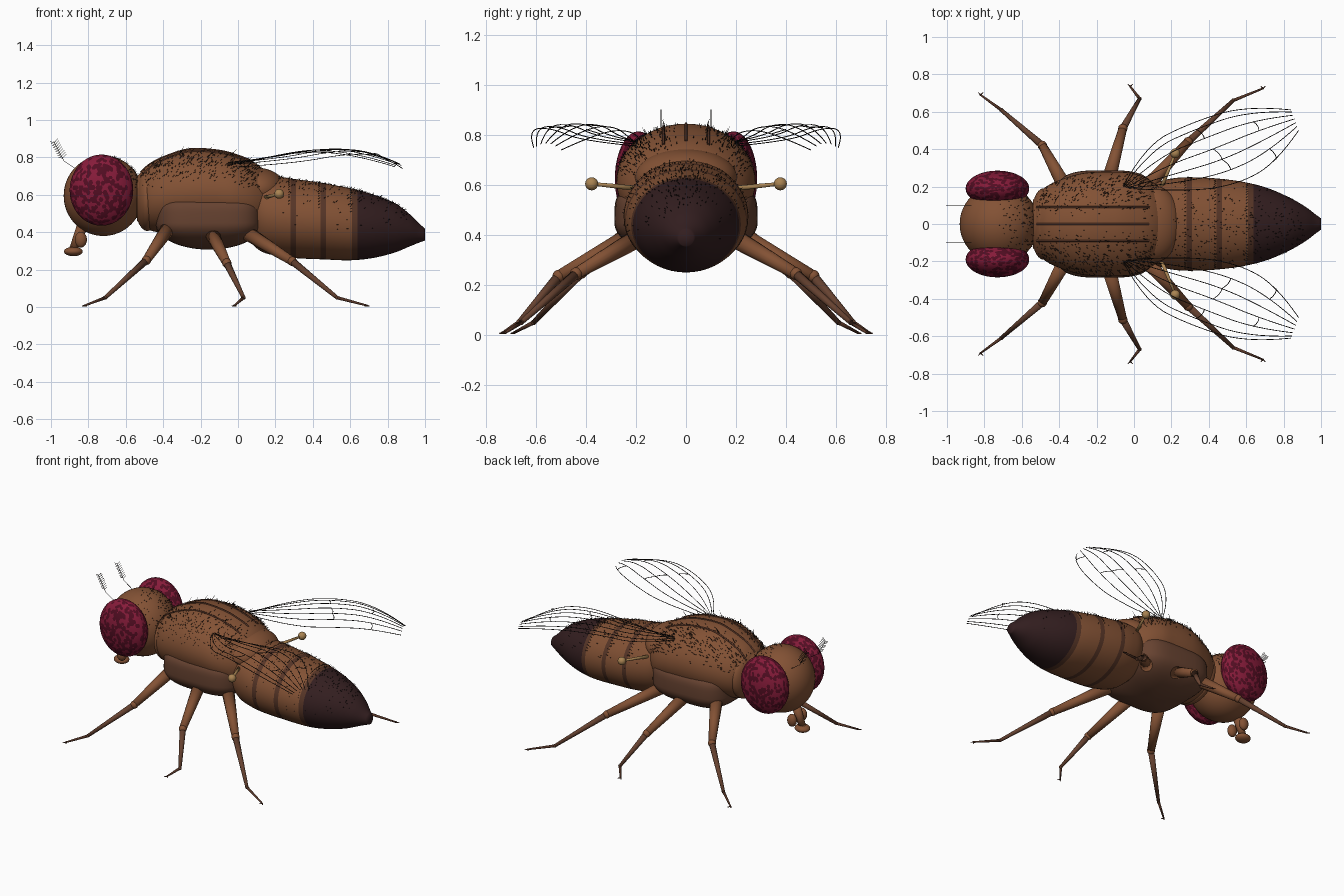
import bpy, bmesh, math, random
from mathutils import Vector, Matrix

random.seed(4)
if "Cube" in bpy.data.objects:
    bpy.data.objects.remove(bpy.data.objects["Cube"])


def material(name, *rgb):
    m = bpy.data.materials.new(name)
    m.use_nodes = True
    m.diffuse_color = (*rgb, 1)
    m.node_tree.nodes["Principled BSDF"].inputs["Base Color"].default_value = (*rgb, 1)
    return m


BROWN = material("warm_brown", .228, .084, .035)
BELLY = material("belly_brown", .135, .055, .03)
BAND = material("band_brown", .095, .036, .02)
DARK = material("tail_dark", .033, .013, .014)
RED = material("eye_crimson", .24, .011, .042)
WINE = material("eye_wine", .085, .004, .016)
GOLD = material("golden_tan", .40, .23, .085)
BLACK = material("bristle_black", .012, .009, .008)


def add_mesh(name, bm, mats, smooth=True):
    me = bpy.data.meshes.new(name)
    bmesh.ops.recalc_face_normals(bm, faces=bm.faces)
    for f in bm.faces:
        f.smooth = smooth
    bm.to_mesh(me)
    bm.free()
    for m in mats:
        me.materials.append(m)
    ob = bpy.data.objects.new(name, me)
    bpy.context.collection.objects.link(ob)
    return ob


def power(value, exponent):
    return math.copysign(abs(value) ** exponent, value)


def ellipsoid(name, center, radii, mat, boxy=False):
    """Ellipsoid; the boxy kind has squared corners and a flat top."""
    bm = bmesh.new()
    bmesh.ops.create_uvsphere(bm, u_segments=48, v_segments=32, radius=1)
    if boxy:
        for v in bm.verts:
            flat = math.hypot(v.co.x, v.co.y)
            if flat < .001:
                continue
            reach = flat ** .4 if v.co.z > 0 else flat
            v.co = (reach * power(v.co.x / flat, .55), reach * power(v.co.y / flat, .55),
                    power(v.co.z, .4 if v.co.z > 0 else 1))
    bm.transform(Matrix.Translation(center) @ Matrix.Diagonal((*radii, 1)))
    return add_mesh(name, bm, [mat])


def section(profile, x):
    """Smoothly interpolated (top, bottom, half width) of a body at x."""
    i = 0
    while i < len(profile) - 2 and x > profile[i + 1][0]:
        i += 1
    a, b = profile[i], profile[i + 1]
    before, after = profile[max(i - 1, 0)], profile[min(i + 2, len(profile) - 1)]
    w = b[0] - a[0]
    t = (x - a[0]) / w
    out = []
    for k in (1, 2, 3):
        m0 = (b[k] - before[k]) / (b[0] - before[0]) * w
        m1 = (after[k] - a[k]) / (after[0] - a[0]) * w
        out.append((2*t**3 - 3*t*t + 1) * a[k] + (t**3 - 2*t*t + t) * m0
                   + (3*t*t - 2*t**3) * b[k] + (t**3 - t*t) * m1)
    return out


def surface(profile, x, angle):
    top, bottom, half = section(profile, x)
    return Vector((x, half * math.cos(angle),
                   (top + bottom) / 2 + (top - bottom) / 2 * math.sin(angle)))


def loft(name, profile, mats, rule=None, sides=48):
    bm = bmesh.new()
    start, end = profile[0][0], profile[-1][0]
    steps = round((end - start) / .01)
    rings = [[bm.verts.new(surface(profile, start + (end - start) * i / steps, math.tau * j / sides))
              for j in range(sides)] for i in range(steps + 1)]
    for a, b in zip(rings, rings[1:]):
        for j in range(sides):
            f = bm.faces.new((a[j], a[j - 1], b[j - 1], b[j]))
            if rule:
                f.material_index = rule(f.calc_center_median().x)
    bm.faces.new(rings[0])
    bm.faces.new(rings[-1]).material_index = len(mats) - 1
    return add_mesh(name, bm, mats)


def strands(name, paths, radius, mat):
    """Thin smooth tubes through lists of control points."""
    cu = bpy.data.curves.new(name, 'CURVE')
    cu.dimensions = '3D'
    cu.bevel_depth, cu.bevel_resolution, cu.resolution_u = radius, 1, 6
    cu.use_fill_caps = True
    for path in paths:
        sp = cu.splines.new('NURBS')
        sp.points.add(len(path) - 1)
        for p, co in zip(sp.points, path):
            p.co = (*co, 1)
        sp.order_u, sp.use_endpoint_u = min(3, len(path)), True
    cu.materials.append(mat)
    ob = bpy.data.objects.new(name, cu)
    bpy.context.collection.objects.link(ob)


def limb(bm, p, q, r1, r2, index=0):
    """Tapered segment with a rounded joint at its far end."""
    p, q = Vector(p), Vector(q)
    turn = (q - p).to_track_quat('Z', 'Y').to_matrix().to_4x4()
    old = set(bm.faces)
    bmesh.ops.create_cone(bm, segments=14, radius1=r1, radius2=r2, depth=(q - p).length,
                          cap_ends=True, matrix=Matrix.Translation((p + q) / 2) @ turn)
    bmesh.ops.create_uvsphere(bm, u_segments=12, v_segments=8, radius=r2 * 1.1,
                              matrix=Matrix.Translation(q))
    for f in set(bm.faces) - old:
        f.material_index = index


# Body: x, top, bottom, half width
THORAX = [(-.54, .70, .46, .13), (-.47, .765, .41, .20), (-.35, .82, .395, .252),
          (-.25, .845, .39, .275), (-.1, .836, .39, .279), (0, .81, .39, .27),
          (.1, .765, .39, .225), (.17, .70, .44, .15), (.2, .64, .52, .05)]
ABDOMEN = [(.05, .68, .36, .16), (.12, .705, .30, .22), (.2, .70, .275, .243),
           (.3, .685, .262, .25), (.45, .663, .255, .243), (.6, .635, .25, .222),
           (.72, .603, .262, .19), (.84, .555, .292, .137), (.92, .495, .325, .09),
           (.97, .445, .345, .052), (1, .42, .355, .03)]


def abdomen_colour(x):
    if x > .64:
        return 2
    return int(any(a < x < a + .03 for a in (.28, .44, .61)))


loft("thorax", THORAX, [BROWN])
loft("abdomen", ABDOMEN, [BROWN, BAND, DARK], abdomen_colour)
ellipsoid("scutellum", (.1, 0, .63), (.155, .205, .115), BROWN)
ellipsoid("neck", (-.485, 0, .575), (.07, .19, .168), BROWN)
ellipsoid("sternum", (-.155, 0, .45), (.288, .287, .143), BELLY, boxy=True)
ellipsoid("head", (-.72, 0, .595), (.212, .21, .215), BROWN)

# Stripes along the back
for name, y in (("left", -.09), ("middle", 0), ("right", .09)):
    path = []
    for i in range(31):
        x = -.52 + .02 * i
        half = section(THORAX, x)[2]
        path.append(surface(THORAX, x, math.acos(y / half)))
    strands("back_stripe_" + name, [path], .006, BAND)

# Mouthparts
bm = bmesh.new()
limb(bm, (-.83, 0, .44), (-.88, 0, .31), .03, .022)
add_mesh("proboscis", bm, [BROWN])
ellipsoid("mouth_pad", (-.88, 0, .297), (.05, .045, .025), BROWN)

# Leg joints: hip, knee, ankle, toe
LEGS = {"front": [(-.37, .20, .425), (-.49, .42, .25), (-.71, .61, .05), (-.82, .69, .008)],
        "middle": [(-.14, .22, .395), (-.06, .51, .235), (.03, .67, .05), (-.02, .735, .008)],
        "hind": [(.05, .18, .395), (.29, .44, .245), (.53, .66, .05), (.69, .725, .008)]}

# Wing edges, with height per control point
LEADING = [(-.06, .2), (.06, .42), (.3, .54), (.6, .635), (.84, .61)]
TRAILING = [(-.02, .19), (.3, .17), (.58, .22), (.77, .34), (.88, .5)]
HEIGHT = [.775, .795, .848, .842, .768]

for side, s in (("left", -1), ("right", 1)):
    def mirror(p):
        return Vector((p[0], p[1] * s, p[2]))

    # Compound eye with mottled six-sided facets
    bm = bmesh.new()
    bmesh.ops.create_icosphere(bm, subdivisions=5, radius=1)
    bm.transform(Matrix.Translation((-.73, .19 * s, .625)) @ Matrix.Diagonal((.17, .095, .19, 1)))
    for v in bm.verts:
        if random.random() < .23:
            for f in v.link_faces:
                f.material_index = 1
    add_mesh("eye_" + side, bm, [RED, WINE])

    ellipsoid("palp_" + side, (-.84, .055 * s, .36), (.032, .026, .042), BROWN)

    for name, joints in LEGS.items():
        hip, knee, ankle, toe = [mirror(p) for p in joints]
        bm = bmesh.new()
        limb(bm, hip, knee, .040, .023)
        limb(bm, knee, ankle, .020, .010, 1)
        limb(bm, ankle, toe, .009, .005, 2)
        # Pair of claws
        for spread in (-.012, .012):
            limb(bm, toe, toe + Vector((spread, .012 * s, -.002)), .004, .002, 2)
        add_mesh(f"{name}_leg_{side}", bm, [BROWN, BELLY, BAND])

    bm = bmesh.new()
    limb(bm, mirror((.14, .18, .585)), mirror((.22, .375, .605)), .011, .007)
    add_mesh("balancer_stalk_" + side, bm, [GOLD])
    ellipsoid("balancer_knob_" + side, (.22, .378 * s, .605), (.026, .026, .026), GOLD)

    # Arched wing veins, then cross veins between neighbours
    def vein_points(w):
        return [mirror((a[0] + (b[0] - a[0]) * w, a[1] + (b[1] - a[1]) * w, z - .09 * (w - .45) ** 2))
                for a, b, z in zip(LEADING, TRAILING, HEIGHT)]
    veins = [vein_points(w) for w in (0, .1, .26, .44, .62, .8, 1)]
    for i, k in ((1, 2), (2, 3), (3, 2), (4, 2), (5, 3)):
        pa, pb = [(v[k - 1] + 6 * v[k] + v[k + 1]) / 8 for v in veins[i:i + 2]]
        veins.append([pa, (pa + pb) / 2 + Vector((.02, 0, 0)), pb])
    strands("wing_veins_" + side, veins, .002, BLACK)

    # Feathered antenna
    base, bend, tip = [mirror(p) for p in ((-.87, .1, .74), (-.93, .1, .78), (-.985, .1, .885))]
    plume = [[base, bend], [bend, tip]]
    for i in range(9):
        p = bend.lerp(tip, .15 + i * .1)
        plume += [[p, p + Vector((-.022, 0, .004))], [p, p + Vector((.020, 0, .022))]]
    strands("antenna_" + side, plume, .0014, BLACK)

# Bristles scattered over the body
verts, faces = [], []


def bristle(root, normal, length, radius):
    direction = (normal.normalized() * .7 + Vector((.6, 0, .1))).normalized()
    u = direction.orthogonal().normalized() * radius
    v = direction.cross(u)
    n = len(verts)
    verts.extend([root + u, root - u * .5 + v * .87, root - u * .5 - v * .87,
                  root + direction * length])
    faces.extend([(n, n + 1, n + 3), (n + 1, n + 2, n + 3), (n + 2, n, n + 3)])


def body_bristle(profile, x, degrees, length, radius=.002):
    angle = math.radians(degrees)
    p = surface(profile, x, angle)
    along = surface(profile, x + .005, angle) - p
    around = surface(profile, x, angle + .02) - p
    bristle(p, around.cross(along), length, radius)


for i in range(800):
    flank = random.triangular(8, 85, 45)
    body_bristle(THORAX, random.uniform(-.52, .17), random.choice((flank, 180 - flank)),
                 random.uniform(.008, .02))
for i in range(330):
    body_bristle(ABDOMEN, random.uniform(.2, .9), random.gauss(90, 38), random.uniform(.007, .016))
for x in (-.42, -.31, -.16, -.04, .05):
    for degrees in (55, 72, 108, 125):
        body_bristle(THORAX, x, degrees, .05, .0025)
for x in (.27, .43, .6):
    for degrees in range(20, 161, 5):
        body_bristle(ABDOMEN, x, degrees, .015)
for i in range(130):
    n = Vector((random.uniform(0, 1), random.uniform(-.8, .8), random.uniform(.1, 1))).normalized()
    bristle(Vector((-.72 + n.x * .21, n.y * .208, .595 + n.z * .213)), n, .014, .002)
me = bpy.data.meshes.new("bristles")
me.from_pydata(verts, [], faces)
me.materials.append(BLACK)
bpy.context.collection.objects.link(bpy.data.objects.new("bristles", me))
